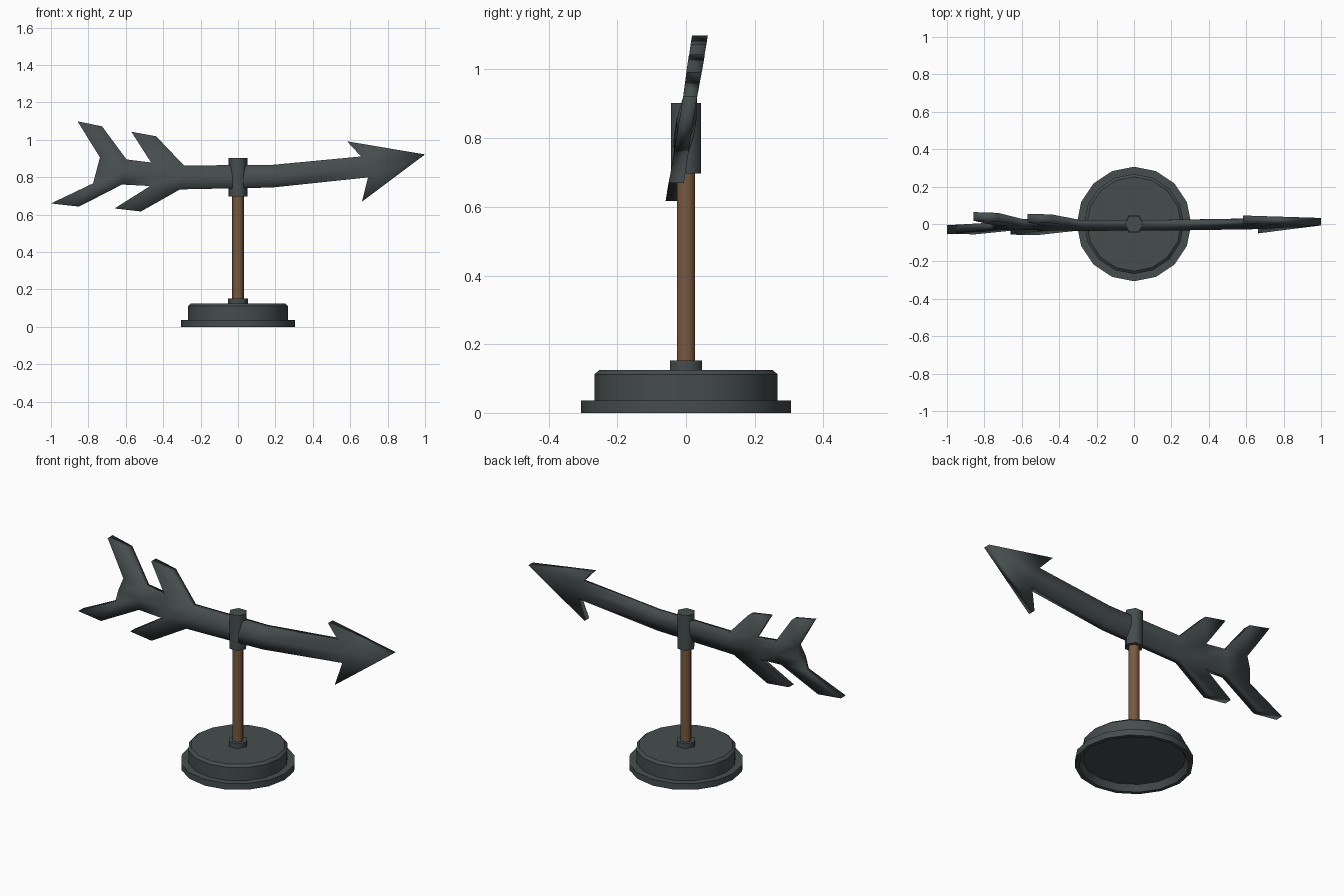
import bpy, bmesh, math

if "Cube" in bpy.data.objects:
    bpy.data.objects.remove(bpy.data.objects["Cube"])

def material(name, col):
    m = bpy.data.materials.new(name)
    m.diffuse_color = (*col, 1)
    m.use_nodes = True
    m.node_tree.nodes["Principled BSDF"].inputs["Base Color"].default_value = m.diffuse_color
    return m

iron = material("dark iron", (0.061, 0.074, 0.074))
wood = material("brown wood", (0.19, 0.10, 0.05))

def finish(name, bm, mat, angle):
    bmesh.ops.recalc_face_normals(bm, faces=bm.faces[:])
    me = bpy.data.meshes.new(name)
    bm.to_mesh(me)
    bm.free()
    ob = bpy.data.objects.new(name, me)
    bpy.context.collection.objects.link(ob)
    me.materials.append(mat)
    bpy.ops.object.select_all(action='DESELECT')
    ob.select_set(True)
    bpy.context.view_layer.objects.active = ob
    bpy.ops.object.shade_smooth_by_angle(angle=math.radians(angle))
    return ob

def lathe(name, profile, sides, mat, angle):
    """Turned part from (radius, z) rings, closed at both ends."""
    bm = bmesh.new()
    rings = []
    for r, z in profile:
        rings.append([bm.verts.new((r * math.cos(2 * math.pi * i / sides),
                                    r * math.sin(2 * math.pi * i / sides), z))
                      for i in range(sides)])
    for a, b in zip(rings, rings[1:]):
        for i in range(sides):
            j = (i + 1) % sides
            bm.faces.new((a[i], a[j], b[j], b[i]))
    bm.faces.new(rings[0][::-1])
    bm.faces.new(rings[-1])
    return finish(name, bm, mat, angle)

# Stepped round base with a recessed underside
lathe("base", [(0.265, 0.034), (0.285, 0.0), (0.306, 0.0), (0.306, 0.036),
               (0.267, 0.036), (0.267, 0.112), (0.252, 0.125)], 16, iron, 35)
# Hexagonal collar, pole and top sleeve
lathe("pole_collar", [(0.054, 0.12), (0.054, 0.153)], 6, iron, 65)
lathe("pole", [(0.031, 0.14), (0.031, 0.72)], 6, wood, 65)
lathe("sleeve", [(0.05, 0.697), (0.05, 0.902)], 6, iron, 65)

# Arrow: shaft stations as top and bottom edge points, with a raised spine between
stations = [((-.738, .906), (-.775, .767)), ((-.596, .895), (-.62, .761)),
            ((-.465, .879), (-.47, .753)), ((-.289, .863), (-.31, .735)),
            ((.182, .866), (.182, .745)), ((.658, .911), (.695, .799))]
# Fin ends: (station, row, rear corner, front corner)
fins = [(0, 0, (-.858, 1.099), (-.727, 1.072)), (2, 0, (-.57, 1.043), (-.438, 1.019)),
        (0, 2, (-1.0, .66), (-.85, .643)), (2, 2, (-.66, .633), (-.519, .617))]

bm = bmesh.new()
outline = {}   # directed boundary of one side, used to join both sides
pairs = []

def point(p, half):
    """Front and back vertex; the arrow leans slightly about its length."""
    y = 0.16 * (p[1] - 0.845)
    pair = [bm.verts.new((p[0], y + s * half, p[1])) for s in (-1, 1)]
    pairs.append(pair)
    return len(pairs) - 1

def plate(*ids):
    for s in (0, 1):
        bm.faces.new([pairs[i][s] for i in (ids if s else ids[::-1])])
    for a, b in zip(ids, ids[1:] + ids[:1]):
        key = (min(a, b), max(a, b))
        outline[key] = outline.get(key, 0) + 1

rows = []
for t, b in stations:
    m = ((t[0] + b[0]) / 2, (t[1] + b[1]) / 2)
    rows.append((point(t, .019), point(m, .029), point(b, .019)))
for a, b in zip(rows, rows[1:]):
    plate(a[0], b[0], b[1], a[1])
    plate(a[1], b[1], b[2], a[2])
for i, k, rear, front in fins:
    ids = (rows[i][k], point(rear, .023), point(front, .023), rows[i + 1][k])
    plate(*(ids if k == 0 else ids[::-1]))
# Arrowhead
tip = point((1.0, .922), .02)
top_barb, low_barb = point((.583, .992), .022), point((.663, .67), .022)
t, m, b = rows[-1]
plate(t, top_barb, tip)
plate(t, tip, m)
plate(m, tip, b)
plate(b, tip, low_barb)
# Rim joining front and back
for (a, b), n in outline.items():
    if n == 1:
        bm.faces.new((pairs[a][0], pairs[b][0], pairs[b][1], pairs[a][1]))
finish("arrow", bm, iron, 120)
